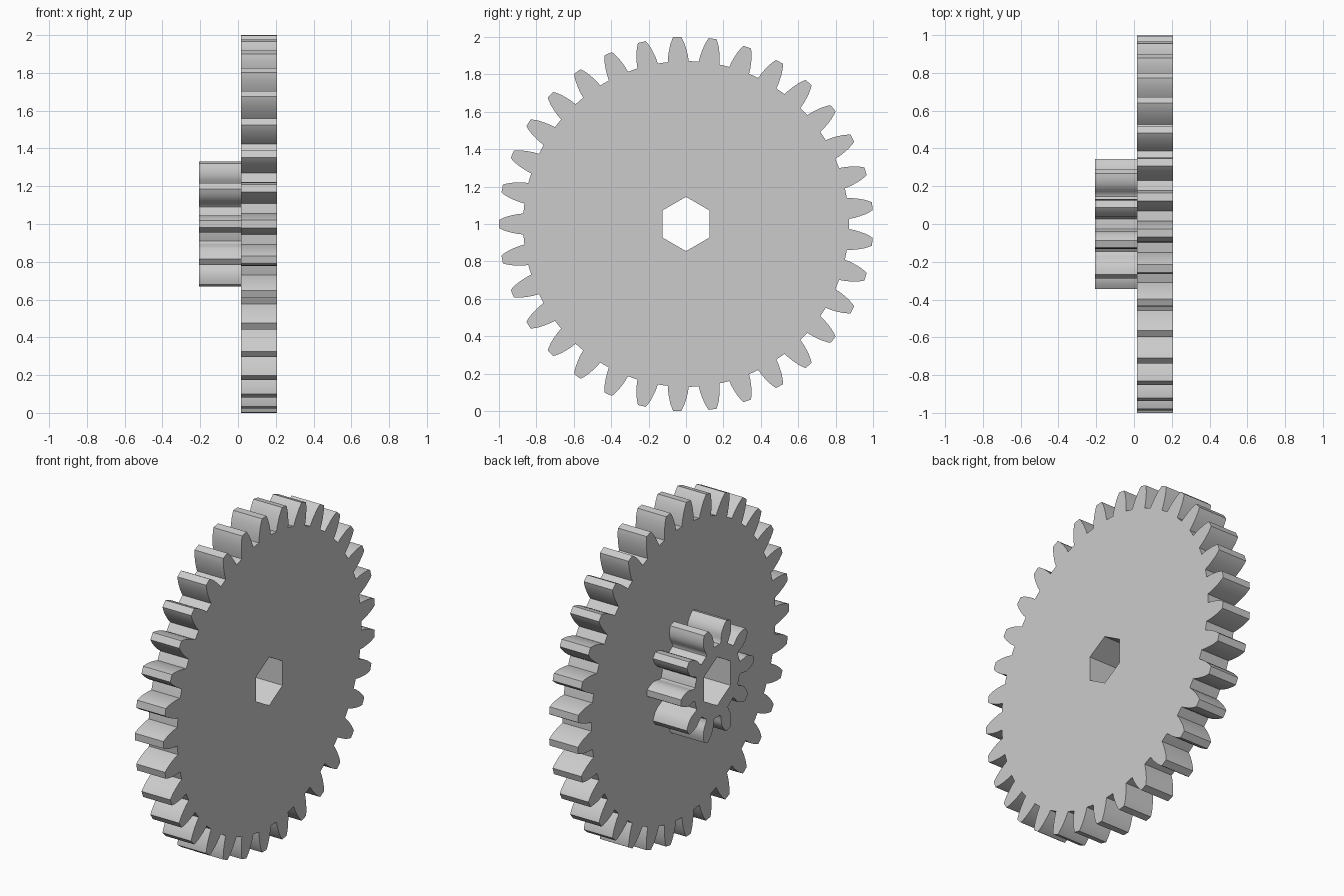
import bpy
import bmesh
import math

cube = bpy.data.objects.get("Cube")
if cube:
    bpy.data.objects.remove(cube, do_unlink=True)

grey = bpy.data.materials.new("light_grey")
grey.use_nodes = True
grey.diffuse_color = (0.6, 0.6, 0.6, 1)
grey.node_tree.nodes["Principled BSDF"].inputs["Base Color"].default_value = (0.6, 0.6, 0.6, 1)

CENTRE_Z = 1.0
HOLE_RADIUS = 0.145


def gear_outline(teeth, flank):
    """Outline as (radius, angle); flank lists (radius, half width) from root to tip."""
    pitch = math.tau / teeth
    points = []
    for i in range(teeth):
        a = math.pi + i * pitch
        points += [(r, a - w / r) for r, w in flank]
        points += [(r, a + w / r) for r, w in reversed(flank)]
        points.append((flank[0][0], a + pitch / 2))
    return points


def build_gear(name, outline, x_start, x_end, open_start=False):
    bm = bmesh.new()
    hexagon = [(HOLE_RADIUS, math.pi / 2 + i * math.pi / 3) for i in range(6)]
    edges = []
    for loop in (outline, hexagon):
        verts = [bm.verts.new((x_start, r * math.cos(a), CENTRE_Z + r * math.sin(a)))
                 for r, a in loop]
        edges += [bm.edges.new((v, verts[i - 1])) for i, v in enumerate(verts)]
    bmesh.ops.triangle_fill(bm, edges=edges, use_beauty=True, normal=(1, 0, 0))
    start_cap = bm.faces[:]
    result = bmesh.ops.extrude_face_region(bm, geom=start_cap, use_keep_orig=True)
    moved = [g for g in result["geom"] if isinstance(g, bmesh.types.BMVert)]
    bmesh.ops.translate(bm, verts=moved, vec=(x_end - x_start, 0, 0))
    bmesh.ops.recalc_face_normals(bm, faces=bm.faces[:])
    # The cap that sits against the other gear is hidden
    if open_start:
        bmesh.ops.delete(bm, geom=[f for f in bm.faces if all(
            abs(v.co.x - x_start) < 1e-5 for v in f.verts)], context="FACES_ONLY")
    mesh = bpy.data.meshes.new(name)
    bm.to_mesh(mesh)
    bm.free()
    mesh.materials.append(grey)
    obj = bpy.data.objects.new(name, mesh)
    bpy.context.collection.objects.link(obj)
    bpy.ops.object.select_all(action="DESELECT")
    obj.select_set(True)
    bpy.context.view_layer.objects.active = obj
    bpy.ops.object.shade_smooth_by_angle(angle=math.radians(30))
    return obj


# Large wheel with 33 teeth
wheel_flank = [(0.87, 0.056), (0.90, 0.053), (0.93, 0.047),
               (0.96, 0.039), (0.985, 0.029), (1.0, 0.021)]
build_gear("large_gear", gear_outline(33, wheel_flank), 0.017, 0.207)

# Small pinion with 10 teeth, slightly necked at the root
pinion_flank = [(0.214, 0.041), (0.225, 0.037), (0.245, 0.040), (0.265, 0.045),
                (0.285, 0.045), (0.305, 0.040), (0.325, 0.031), (0.343, 0.019)]
build_gear("small_gear", gear_outline(10, pinion_flank), 0.017, -0.207, open_start=True)
